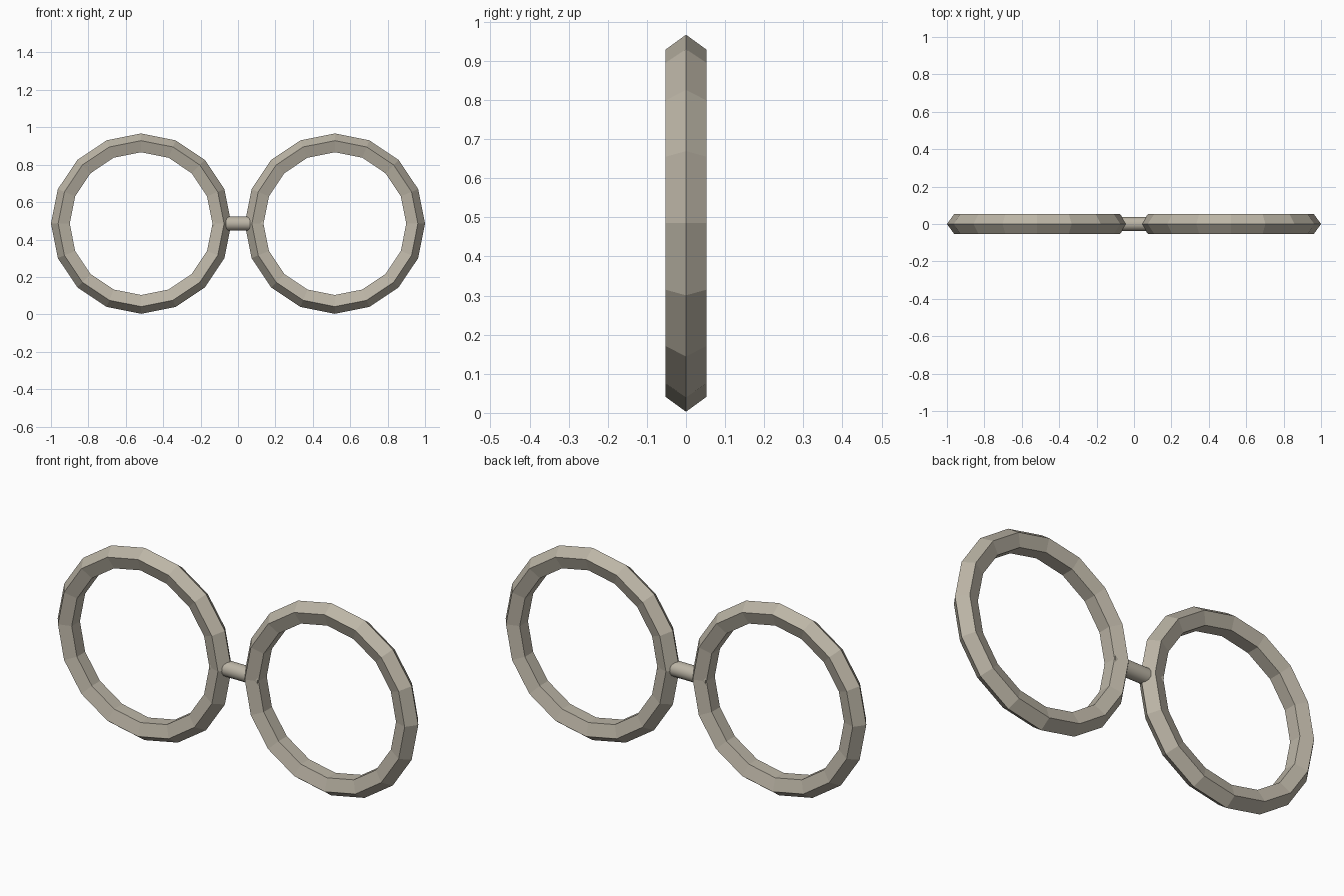
import bpy, math

if "Cube" in bpy.data.objects:
    bpy.data.objects.remove(bpy.data.objects["Cube"])

metal = bpy.data.materials.new("warm grey metal")
metal.diffuse_color = (0.50, 0.46, 0.38, 1)
metal.use_nodes = True
metal.node_tree.nodes["Principled BSDF"].inputs["Base Color"].default_value = metal.diffuse_color

CENTRE_X, CENTRE_Z = 0.518, 0.485

# Two round lens rims: 16 segments, five-sided section with the ridge outward
for name, side in (("left_rim", -1), ("right_rim", 1)):
    bpy.ops.mesh.primitive_torus_add(
        major_segments=16, minor_segments=5,
        major_radius=0.4265, minor_radius=0.0555,
        location=(side * CENTRE_X, 0, CENTRE_Z),
        rotation=(math.pi / 2, 0, 0))
    rim = bpy.context.object
    rim.name = name
    rim.data.materials.append(metal)
    bpy.ops.object.shade_flat()

# Nose bridge: a short rod running into both rims
bpy.ops.mesh.primitive_cylinder_add(
    vertices=16, radius=0.038, depth=0.27,
    location=(0, 0, CENTRE_Z), rotation=(0, math.pi / 2, 0))
bridge = bpy.context.object
bridge.name = "nose_bridge"
bridge.data.materials.append(metal)
bpy.ops.object.shade_smooth_by_angle(angle=math.radians(35))
